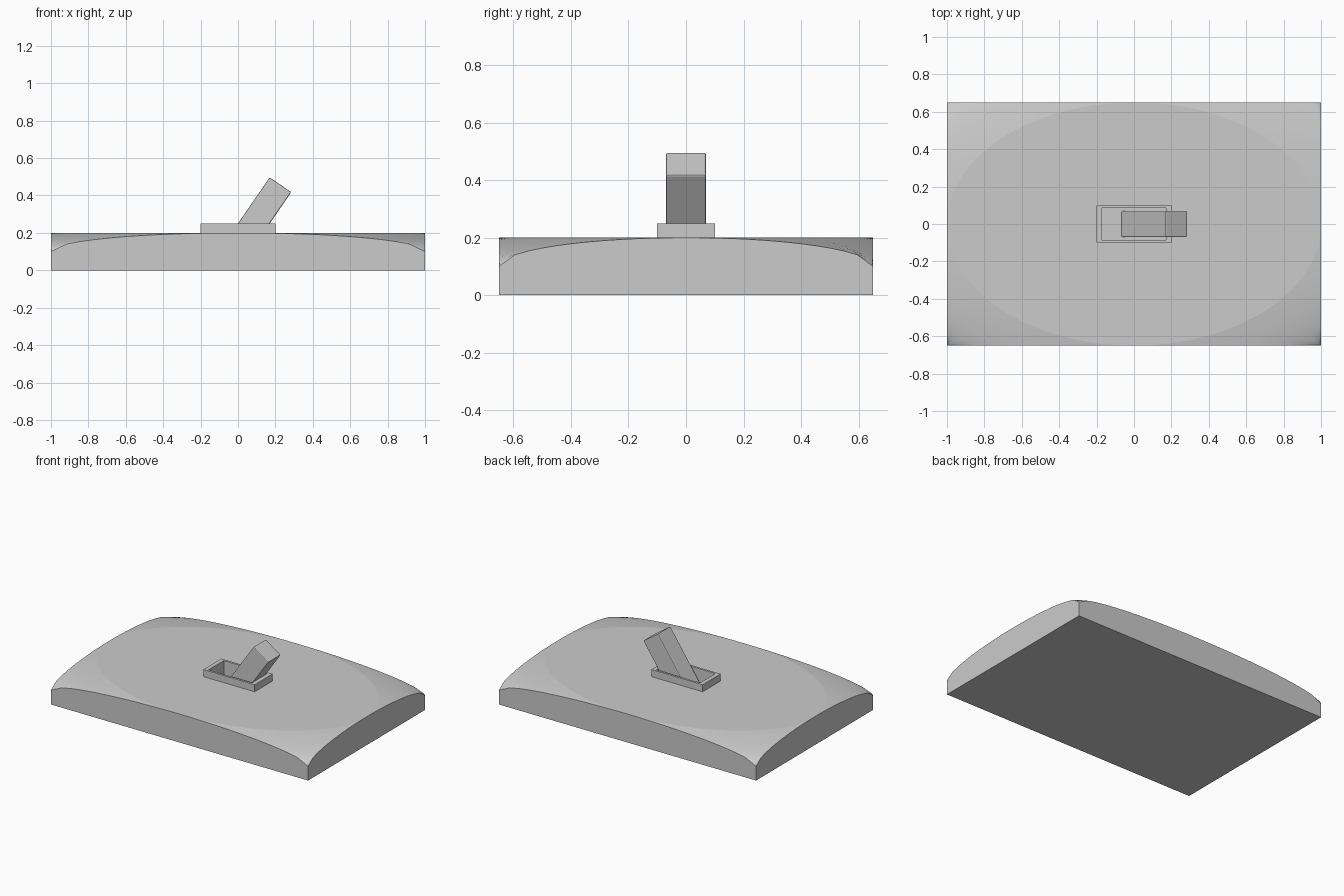
import bpy, bmesh, math
from mathutils import Matrix

if "Cube" in bpy.data.objects:
    bpy.data.objects.remove(bpy.data.objects["Cube"])

HX, HY = 1.0, 0.65
TOP, MID = 0.2, 0.1


def finish(bm, name):
    bmesh.ops.recalc_face_normals(bm, faces=bm.faces[:])
    me = bpy.data.meshes.new(name)
    bm.to_mesh(me)
    bm.free()
    ob = bpy.data.objects.new(name, me)
    bpy.context.collection.objects.link(ob)
    return ob


def box(name, size, loc):
    bm = bmesh.new()
    bmesh.ops.create_cube(bm, size=1, matrix=Matrix.Diagonal((*size, 1)))
    ob = finish(bm, name)
    ob.location = loc
    return ob


def cut(ob, cutter):
    mod = ob.modifiers.new("opening", 'BOOLEAN')
    mod.operation = 'DIFFERENCE'
    mod.solver = 'EXACT'
    mod.object = cutter


# wall plate: flat elliptical centre, surface falling away to the four corners
def make_plate(n=144, k=8):
    bm = bmesh.new()
    rings = [[] for _ in range(k + 2)]
    for i in range(n):
        a = 2 * math.pi * i / n
        c, s = math.cos(a), math.sin(a)
        reach = 1 / max(abs(c), abs(s))
        for j in range(k + 1):
            t = j / k
            r = 1 + (reach - 1) * (1 - (1 - t) ** 2)
            z = MID + (TOP - MID) * math.sqrt(max(0, 2 - r * r))
            rings[j].append(bm.verts.new((HX * r * c, HY * r * s, z)))
        rings[-1].append(bm.verts.new((HX * reach * c, HY * reach * s, 0)))
    for j in range(k + 1):
        for i in range(n):
            m = (i + 1) % n
            f = bm.faces.new((rings[j][i], rings[j + 1][i],
                              rings[j + 1][m], rings[j][m]))
            f.smooth = j < k
    bm.faces.new(rings[0])
    bm.faces.new(rings[-1][::-1])
    bmesh.ops.remove_doubles(bm, verts=bm.verts[:], dist=1e-6)
    return finish(bm, "plate")


plate = make_plate()

# raised collar round the lever opening
collar = box("collar", (0.4, 0.2, 0.05), (0, 0, 0.225))

# opening through the collar into the plate
cutter = box("opening_cutter", (0.34, 0.17, 0.2), (0, 0, 0.25))
cutter.hide_render = True
cutter.hide_viewport = True
cut(plate, cutter)
cut(collar, cutter)

# tilted toggle lever with softened edges
lever = box("lever", (0.14, 0.14, 0.42), (0.108, 0, 0.284))
lever.rotation_euler = (0, math.radians(34.5), 0)
bev = lever.modifiers.new("soft_edges", 'BEVEL')
bev.width = 0.006
bev.segments = 2
